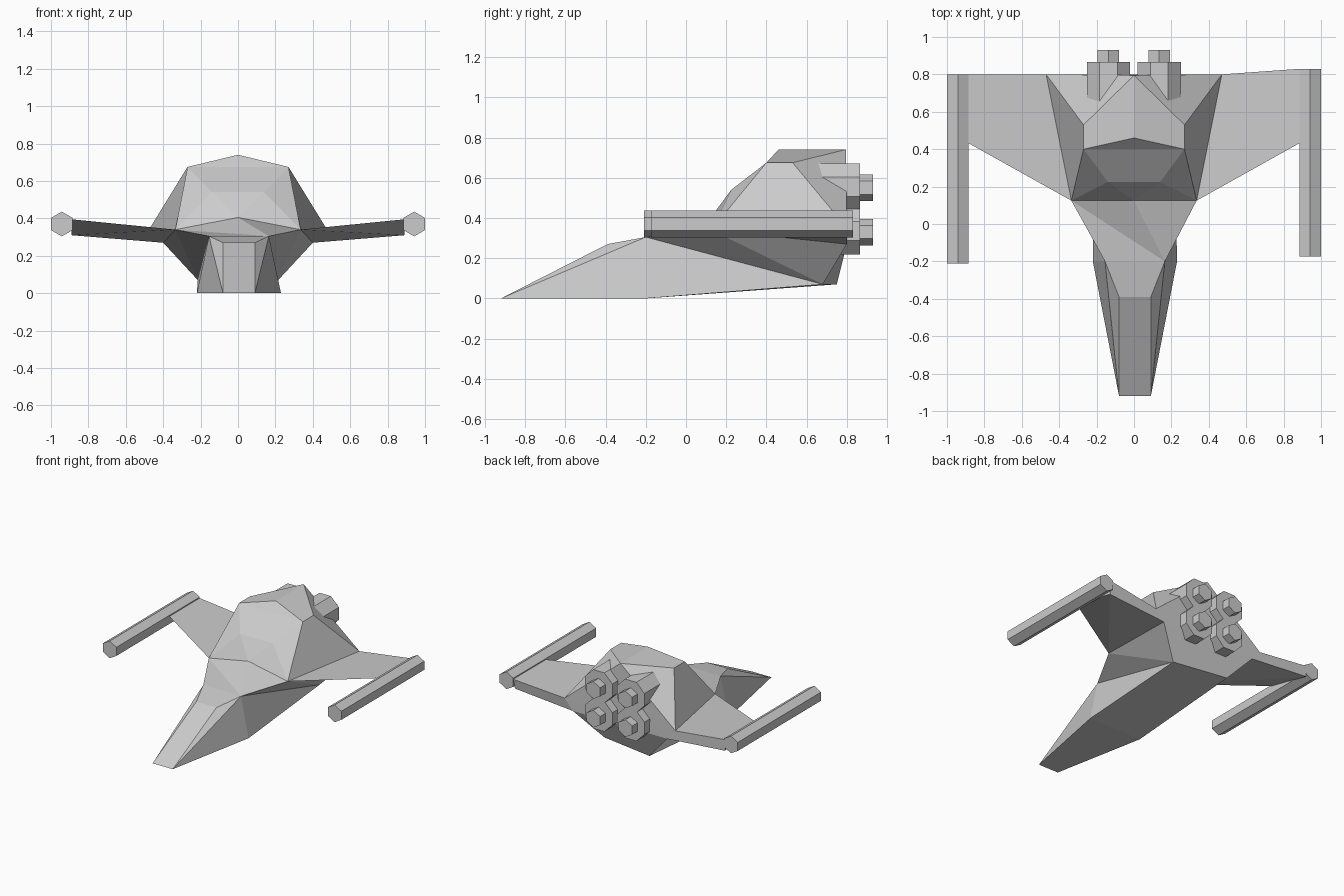
import bpy, bmesh, math
from mathutils import Matrix, Vector

cube = bpy.data.objects.get("Cube")
if cube:
    bpy.data.objects.remove(cube)

grey = bpy.data.materials.new("hull grey")
grey.use_nodes = True
grey.diffuse_color = (0.6, 0.6, 0.6, 1)
grey.node_tree.nodes["Principled BSDF"].inputs["Base Color"].default_value = (0.6, 0.6, 0.6, 1)


def finish(name, bm):
    bmesh.ops.recalc_face_normals(bm, faces=bm.faces)
    mesh = bpy.data.meshes.new(name)
    bm.to_mesh(mesh)
    bm.free()
    mesh.materials.append(grey)
    obj = bpy.data.objects.new(name, mesh)
    bpy.context.collection.objects.link(obj)
    return obj


def prism(name, sides, radius, x, z, y0, y1, turn):
    """Flat-sided rod running along y."""
    bm = bmesh.new()
    bmesh.ops.create_cone(bm, cap_ends=True, segments=sides, radius1=radius,
                          radius2=radius, depth=y1 - y0)
    bm.transform(Matrix.Translation((x, (y0 + y1) / 2, z))
                 @ Matrix.Rotation(math.pi / 2, 4, 'X')
                 @ Matrix.Rotation(turn, 4, 'Z'))
    return finish(name, bm)


# Hull corners on one side; each is mirrored to the other
side_points = {
    "nose": (0.085, -0.92, 0), "ridge": (0.085, -0.39, 0.27),
    "deck": (0.16, -0.2, 0.305), "chine": (0.225, -0.2, 0),
    "keel": (0.215, 0.715, 0.07), "shoulder": (0.335, 0.125, 0.34),
    "pane": (0.14, 0.225, 0.54), "brow": (0.27, 0.4, 0.675),
    "roof": (0.27, 0.53, 0.675), "root": (0.47, 0.8, 0.35),
    "root_low": (0.4, 0.8, 0.27), "tip_front": (0.89, 0.435, 0.395),
    "tip": (0.89, 0.8, 0.395), "tip_low": (0.89, 0.8, 0.31),
}
centre_points = {"sill": (0, 0.125, 0.405), "peak": (0, 0.46, 0.74), "tail": (0, 0.795, 0.74)}

# Faces that repeat on both sides
side_faces = [
    "nose ridge deck", "nose deck chine", "deck chine keel", "deck keel shoulder",
    "shoulder keel root_low", "shoulder pane brow", "shoulder brow roof root",
    "roof root tail", "shoulder root tip tip_front", "shoulder root_low tip_low",
    "shoulder tip_low tip_front", "root root_low tip_low tip", "tip_front tip tip_low",
    "sill shoulder pane",
]
# Faces that span the middle ("-" marks the right side)
middle_faces = [
    "nose -nose -ridge ridge", "ridge -ridge -deck deck", "deck -deck -shoulder",
    "deck -shoulder sill", "deck sill shoulder", "sill pane -pane",
    "pane -pane -brow brow", "brow -brow peak", "peak brow roof tail",
    "peak -brow -roof tail", "nose -nose -chine chine", "chine -chine -keel keel",
    "keel -keel -root_low root_low", "root_low -root_low -root root", "root -root tail",
]

bm = bmesh.new()
verts = {}
for name, p in side_points.items():
    verts[name] = bm.verts.new(p)
    verts["-" + name] = bm.verts.new((-p[0], p[1], p[2]))
for name, p in centre_points.items():
    verts[name] = verts["-" + name] = bm.verts.new(p)
for face in side_faces:
    for sign in ("", "-"):
        bm.faces.new([verts[sign + n] for n in face.split()])
for face in middle_faces:
    bm.faces.new([verts[n] for n in face.split()])

# Slight left-right differences of the hand-shaped hull
verts["keel"].co.y -= 0.035
verts["-keel"].co.y += 0.035
verts["tip"].co.y += 0.03
for n in ("nose", "ridge", "deck", "chine"):
    verts[n].co.x += 0.005
    verts["-" + n].co.x += 0.005
finish("hull_and_wings", bm)

# Wingtip rods
prism("left_wingtip_rod", 6, 0.066, 0.942, 0.37, -0.175, 0.83, 0)
prism("right_wingtip_rod", 6, 0.066, -0.942, 0.37, -0.21, 0.8, 0)

# Four engines, each with a small nozzle
for side, x in (("left", 0.135), ("right", -0.137)):
    for level, z in (("upper", 0.55), ("lower", 0.33)):
        prism(f"{side}_{level}_engine", 8, 0.125, x, z + 0.005, 0.65, 0.865, math.pi / 8)
        prism(f"{side}_{level}_nozzle", 6, 0.066, x, z, 0.8, 0.93, 0)
